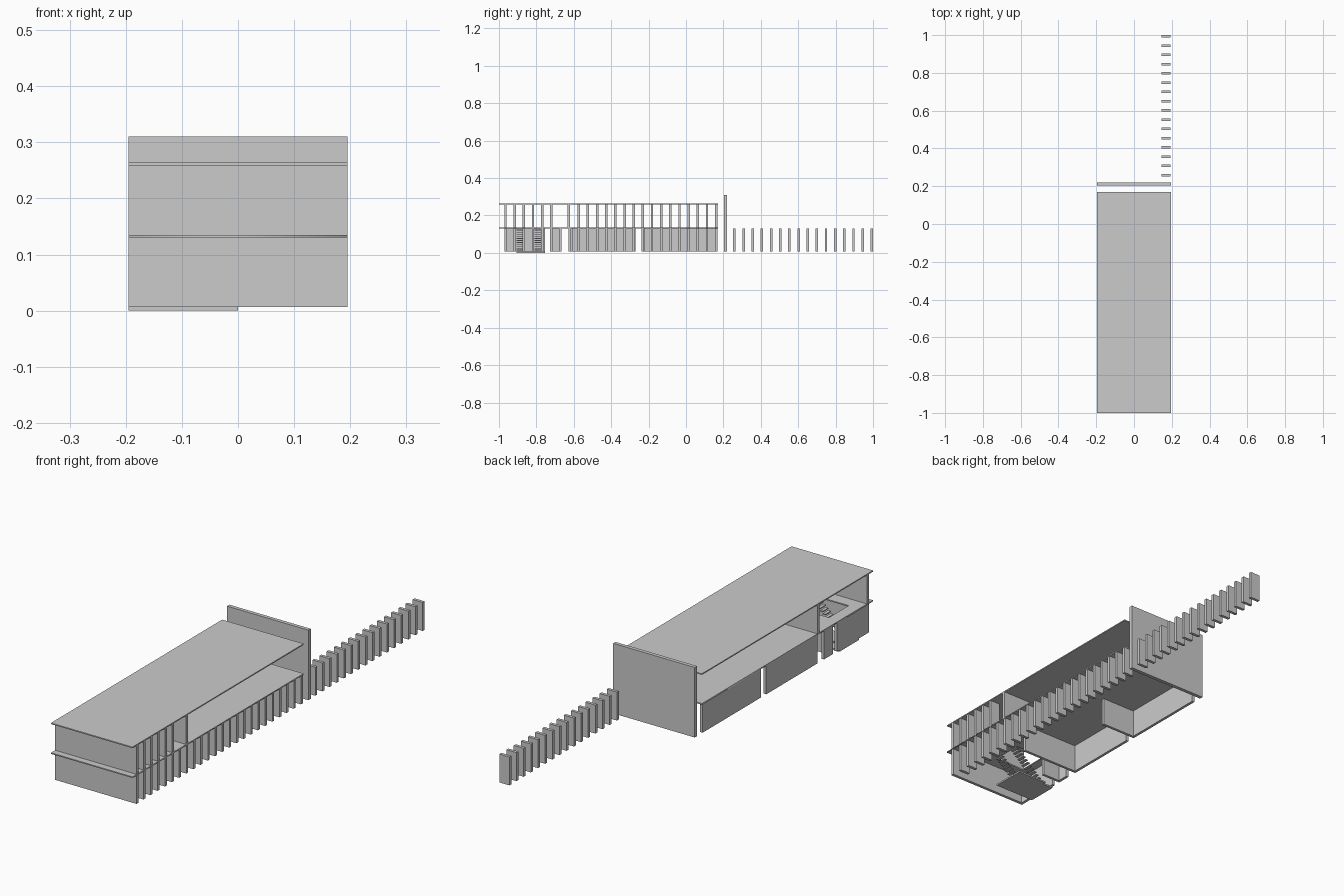
import bpy, bmesh

if "Cube" in bpy.data.objects:
    bpy.data.objects.remove(bpy.data.objects["Cube"])

def boxes(name, items):
    """One object from boxes given as (x0, x1, y0, y1, z0, z1)."""
    bm = bmesh.new()
    for x0, x1, y0, y1, z0, z1 in items:
        vs = bmesh.ops.create_cube(bm, size=1)["verts"]
        for v in vs:
            v.co.x = x1 if v.co.x > 0 else x0
            v.co.y = y1 if v.co.y > 0 else y0
            v.co.z = z1 if v.co.z > 0 else z0
    me = bpy.data.meshes.new(name)
    bm.to_mesh(me)
    bm.free()
    ob = bpy.data.objects.new(name, me)
    bpy.context.collection.objects.link(ob)
    return ob

def slab_with_hole(name, outer, hole, z0, z1):
    """Flat slab from a filled curve with a rectangular opening."""
    cu = bpy.data.curves.new(name, 'CURVE')
    cu.dimensions = '2D'
    cu.fill_mode = 'BOTH'
    cu.extrude = (z1 - z0) / 2
    for x0, x1, y0, y1 in (outer, hole):
        sp = cu.splines.new('POLY')
        sp.points.add(3)
        for p, (x, y) in zip(sp.points, ((x0, y0), (x1, y0), (x1, y1), (x0, y1))):
            p.co = (x, y, 0, 1)
        sp.use_cyclic_u = True
    ob = bpy.data.objects.new(name, cu)
    ob.location.z = (z0 + z1) / 2
    bpy.context.collection.objects.link(ob)
    bpy.ops.object.select_all(action='DESELECT')
    ob.select_set(True)
    bpy.context.view_layer.objects.active = ob
    bpy.ops.object.convert(target='MESH')

W = 0.195                       # half width
FRONT, BACK = -1.0, 0.17        # slab ends
Z0, Z1, Z2, Z3, Z4 = 0.007, 0.130, 0.135, 0.259, 0.264
PITCH, T = 0.04896, 0.013       # fin spacing and thickness
FY = -0.965                     # front wall centre

def fins(name, x0, x1, ks, z0, z1):
    boxes(name, [(x0, x1, FY + k * PITCH - T / 2, FY + k * PITCH + T / 2, z0, z1)
                 for k in ks])

# slabs
boxes("roof_slab", [(-W, W, FRONT, BACK, Z3, Z4)])
slab_with_hole("upper_floor_slab", (-W, W, FRONT, BACK),
               (-0.145, 0.0, -0.905, -0.77), Z1, Z2)

# tall end wall and the front walls
boxes("back_wall", [(-W, W, 0.203, 0.219, Z0, 0.31)])
boxes("front_wall_lower", [(-W, W, FY - T / 2, FY + T / 2, Z0, Z1)])
boxes("front_wall_upper", [(-W, W, FY - T / 2, FY + T / 2, Z2, Z3)])

# rows of fins: ground floor, garden row, upper front room, inset terrace row
fins("ground_fins", 0.145, 0.193, range(1, 24), Z0, Z1)
fins("garden_fins", 0.145, 0.193, range(25, 41), Z0, Z1)
fins("upper_front_fins", 0.145, 0.193, range(1, 6), Z2, Z3)
fins("terrace_fins", -0.015, 0.035, range(8, 24), Z2, Z3)

# upper cross wall between front room and terrace
boxes("upper_divider", [(-W, W, -0.633, -0.62, Z2, Z3)])

# left side wall in four lengths with gaps
boxes("left_walls", [(-W, -W + 0.012, a, b, Z0, Z1) for a, b in
                     ((-0.96, -0.755), (-0.725, -0.665), (-0.62, -0.27), (-0.235, 0.165))])

# ground floor cross walls
boxes("cross_walls", [
    (-W + 0.012, -0.02, -0.235, -0.223, Z0, Z1),
    (-W + 0.012, 0.09, -0.62, -0.608, Z0, Z1),
    (-W + 0.012, -0.10, -0.725, -0.713, Z0, Z1),
])

# stair base plate
boxes("stair_base", [(-0.145, 0.0, -0.905, -0.755, 0, Z0),
                     (-W, -0.145, -0.905, -0.77, 0, Z0)])

# two open-riser stair flights
N = 12
treads = []
for y in (-0.905, -0.81):
    for i in range(N):
        x = -0.145 + 0.145 * i / N
        z = Z0 + (Z1 - Z0) * (i + 1) / N
        treads.append((x, x + 0.0135, y, y + 0.038, z - 0.004, z))
boxes("stair_treads", treads)
